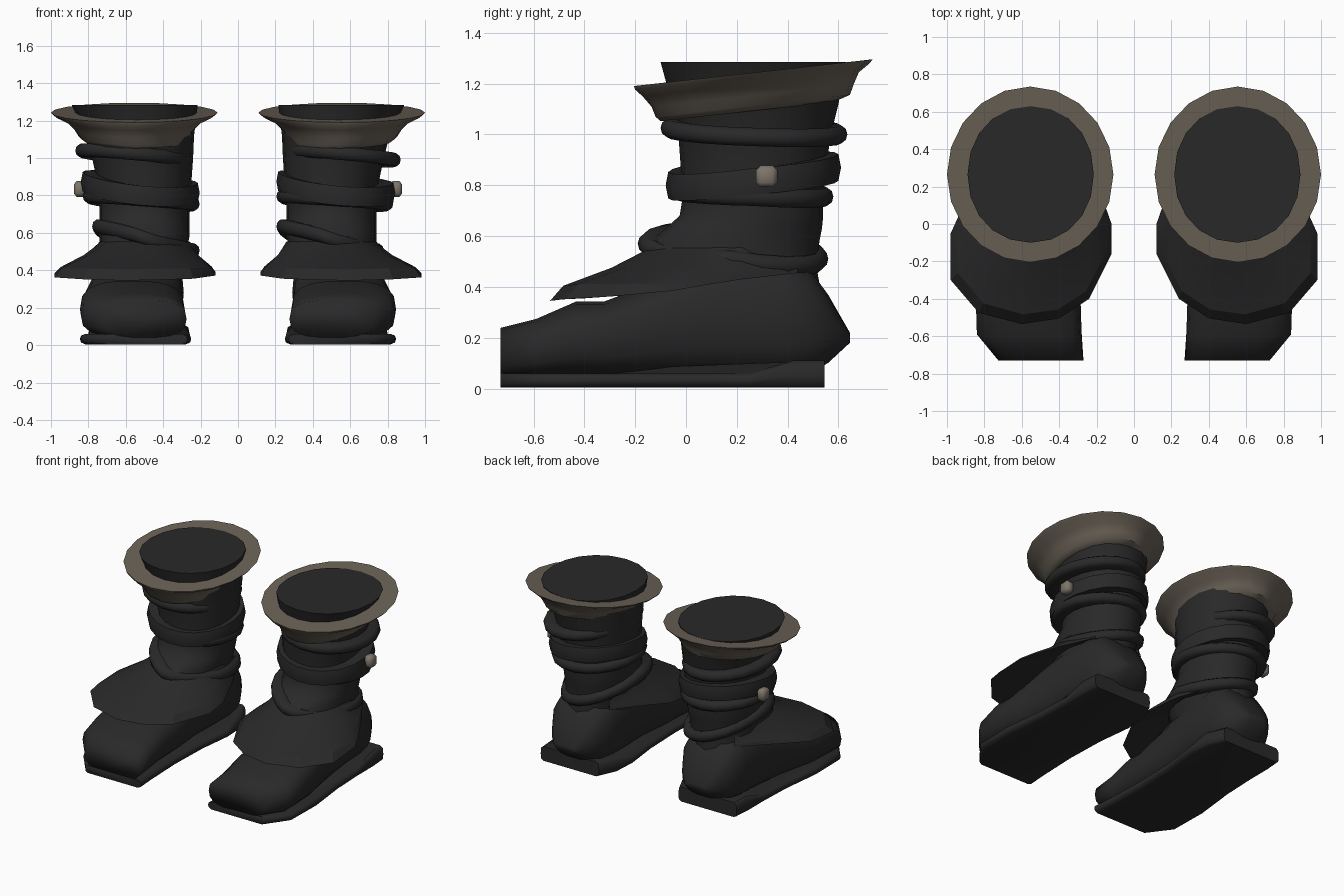
import bpy, bmesh, math
from mathutils import Vector

if "Cube" in bpy.data.objects:
    bpy.data.objects.remove(bpy.data.objects["Cube"])


def material(name, rgb):
    m = bpy.data.materials.new(name)
    m.diffuse_color = (*rgb, 1)
    m.use_nodes = True
    m.node_tree.nodes["Principled BSDF"].inputs["Base Color"].default_value = m.diffuse_color
    return m


LEATHER = material("black_leather", (0.022, 0.022, 0.023))
TRIM = material("taupe_trim", (0.145, 0.122, 0.095))
BUTTON = material("pale_button", (0.21, 0.178, 0.143))


def finish(name, bm, mat, angle=40):
    bmesh.ops.recalc_face_normals(bm, faces=bm.faces[:])
    me = bpy.data.meshes.new(name)
    bm.to_mesh(me)
    bm.free()
    ob = bpy.data.objects.new(name, me)
    bpy.context.collection.objects.link(ob)
    me.materials.append(mat)
    bpy.ops.object.select_all(action='DESELECT')
    ob.select_set(True)
    bpy.context.view_layer.objects.active = ob
    bpy.ops.object.shade_smooth_by_angle(angle=math.radians(angle))
    return ob


def loft(name, rings, side, mat, loop=False, angle=40):
    """Skin a list of closed rings; loop joins the last ring to the first."""
    bm = bmesh.new()
    rows = [[bm.verts.new((side * p[0], p[1], p[2])) for p in r] for r in rings]
    n = len(rings[0])
    pairs = list(zip(rows, rows[1:])) + ([(rows[-1], rows[0])] if loop else [])
    for a, b in pairs:
        for i in range(n):
            j = (i + 1) % n
            bm.faces.new((a[i], a[j], b[j], b[i]))
    if not loop:
        bm.faces.new(rows[0])
        bm.faces.new(rows[-1])
    return finish(name, bm, mat, angle)


def oval(x0, x1, y0, y1, n=20, power=2.0):
    """Points of a superellipse filling a rectangle."""
    pts = []
    for i in range(n):
        t = 2 * math.pi * i / n
        co, si = math.cos(t), math.sin(t)
        u = math.copysign(abs(co) ** (2 / power), co)
        v = math.copysign(abs(si) ** (2 / power), si)
        pts.append(((x0 + x1 + (x1 - x0) * u) / 2, (y0 + y1 + (y1 - y0) * v) / 2))
    return pts


def strap(name, side, box, z, profile, point=2.0):
    """Sweep a profile of (outward, up) offsets round a tilted oval.
    z holds the centre height and the change at right, front and back."""
    x0, x1, y0, y1 = box
    n, rings = 20, []
    for i in range(n):
        t = 2 * math.pi * i / n
        co, si = math.cos(t), math.sin(t)
        e = 2 / (point if si < 0 else 2.0)
        u = math.copysign(abs(co) ** e, co)
        v = math.copysign(abs(si) ** e, si)
        h = z[0] + side * z[1] * co + (z[3] * si if si > 0 else -z[2] * si)
        rings.append([((x0 + x1) / 2 + ((x1 - x0) / 2 + o) * u,
                       (y0 + y1) / 2 + ((y1 - y0) / 2 + o) * v, h + d)
                      for o, d in profile])
    loft(name, rings, side, LEATHER, loop=True, angle=50)


def cord(h):
    """Rounded outside, reaching inwards to the shaft."""
    return [(-.11, -h * .8), (-.025, -h), (-.006, -h * .6), (0, 0),
            (-.006, h * .6), (-.025, h), (-.11, h * .8)]


# Foot sections: y, x0, x1, z0, z1
FOOT = [(-.73, .275, .725, .04, .24), (-.59, .28, .84, .04, .275),
        (-.43, .285, .845, .04, .345), (-.32, .29, .84, .04, .345),
        (-.2, .29, .82, .04, .39), (0, .30, .79, .04, .47), (.2, .29, .77, .04, .52),
        (.38, .29, .76, .04, .52), (.48, .31, .74, .05, .48),
        (.56, .36, .69, .10, .37), (.645, .44, .61, .18, .22)]
# Shaft rings: z, x0, x1, y0, y1
SHAFT = [(.33, .31, .75, -.1, .54), (.47, .28, .74, -.14, .515),
         (.58, .26, .74, -.14, .525), (.63, .26, .74, -.08, .535),
         (.68, .26, .74, -.025, .54), (.74, .26, .74, -.015, .54),
         (.86, .25, .75, -.02, .55), (1.0, .24, .78, -.03, .57),
         (1.12, .235, .81, -.055, .60), (1.285, .215, .89, -.1, .63)]
# Sole outline
SOLE = [(.27, -.73), (.72, -.73), (.84, -.58), (.845, -.3), (.81, 0), (.80, .25),
        (.80, .42), (.79, .545), (.32, .545), (.26, .42), (.25, .25), (.28, 0),
        (.29, -.3), (.28, -.58)]
# Outer edge of the instep flap
FLAP = [(.70, .44, .455), (.84, .22, .43), (.93, .06, .405), (.98, -.05, .385),
        (.98, -.30, .362), (.83, -.475, .352), (.60, -.535, .345), (.40, -.505, .35),
        (.24, -.40, .355), (.12, -.16, .372), (.12, 0, .39), (.19, .2, .43),
        (.31, .44, .455)]
# Collar rings: x0, x1, y0, y1, height relative to the tilted rim
COLLAR = [(.29, .80, -.06, .55, -.15), (.27, .82, -.10, .585, -.15),
          (.255, .85, -.12, .645, -.13), (.235, .875, -.135, .66, -.09),
          (.19, .92, -.17, .68, -.045), (.125, .985, -.20, .722, -.015),
          (.11, 1.0, -.205, .735, 0), (.26, .84, -.05, .58, 0)]

for s, tag in ((1, "right"), (-1, "left")):
    # Foot and shaft
    rings = [[(a, y, b) for a, b in oval(x0, x1, z0, z1, 18, 2.8)]
             for y, x0, x1, z0, z1 in FOOT]
    loft(tag + "_foot", rings, s, LEATHER, angle=110)
    rings = [[(a, b, z) for a, b in oval(x0, x1, y0, y1, 20, 2.1)]
             for z, x0, x1, y0, y1 in SHAFT]
    loft(tag + "_shaft", rings, s, LEATHER)

    # Sole, rounded at the rim and rising round the heel
    def sole_ring(inset, z, lift):
        return [(.55 + (x - .55) * inset, y,
                 z + lift * min(1, max(0, (y - .25) / .17))) for x, y in SOLE]
    loft(tag + "_sole", [sole_ring(.90, .004, 0), sole_ring(.98, .014, 0),
                         sole_ring(1, .032, .02), sole_ring(.98, .05, .045),
                         sole_ring(.90, .06, .05)], s, LEATHER, angle=60)

    # Instep flap with a bevelled rim
    sections = []
    for x, y, z in FLAP:
        outer = Vector((x, y, z))
        d = Vector(((x - .5) / .24, (y - .2) / .345)).normalized()
        inner = Vector((.5 + .24 * d.x, .2 + .345 * d.y, .555 if y < .3 else .52))
        front = min(1, max(0, (-y) / .45))
        rim = outer.lerp(inner, .13) + Vector((0, 0, .008 + .024 * front))
        mid = rim.lerp(inner, .55) - Vector((0, 0, .012))
        low = Vector((inner.x, inner.y, .46))
        sections.append([outer, rim, mid, inner, low])
    loft(tag + "_instep_flap", sections, s, LEATHER, angle=22)

    # Wrapped straps
    strap(tag + "_ankle_strap", s, (.205, .78, -.19, .56), (.57, -.065, 0, -.06),
          cord(.038), 1.6)
    strap(tag + "_middle_cord", s, (.205, .83, -.065, .58), (.775, -.02, .005, -.02),
          cord(.036))
    strap(tag + "_wide_band", s, (.205, .84, -.08, .61), (.845, -.03, -.045, .025),
          [(-.11, -.05), (-.01, -.052), (0, 0), (-.01, .052), (-.11, .05)])
    strap(tag + "_upper_cord", s, (.245, .87, -.10, .635), (1.015, -.025, .01, -.015),
          cord(.036))

    # Flared collar, tilted up towards the back
    rings = [[(a, b, 1.243 + .112 * (b - .265) + dz) for a, b in oval(x0, x1, y0, y1)]
             for x0, x1, y0, y1, dz in COLLAR]
    loft(tag + "_collar", rings, s, TRIM, loop=True, angle=45)

    # Side button
    bm = bmesh.new()
    bmesh.ops.create_cube(bm, size=1)
    bmesh.ops.bevel(bm, geom=bm.edges[:], offset=.22, segments=1, affect='EDGES')
    for v in bm.verts:
        v.co = Vector((s * .845 + v.co.x * .065, .317 + v.co.y * .085,
                       .835 + v.co.z * .085))
    finish(tag + "_button", bm, BUTTON, 60)
